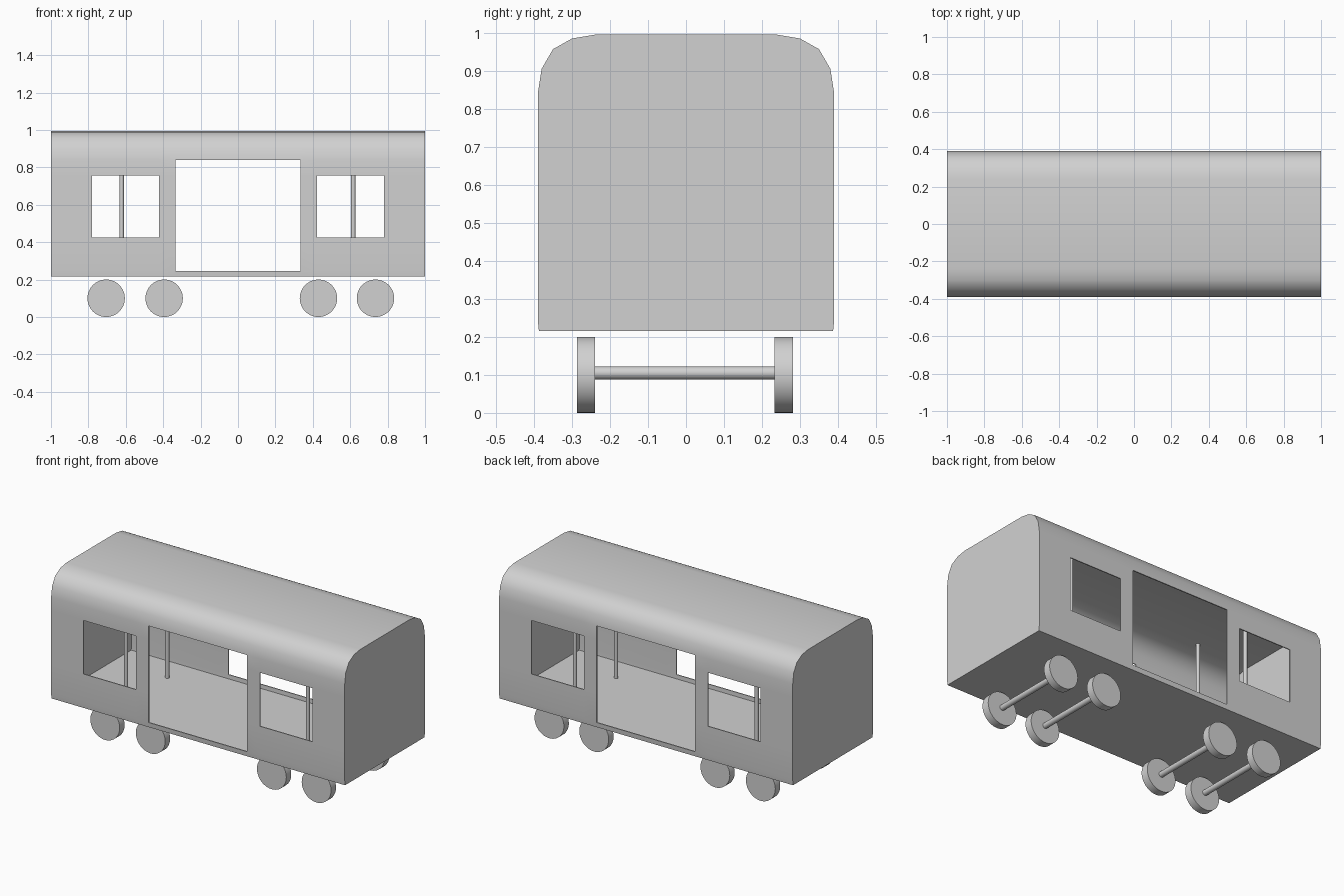
import bpy, bmesh, math
from mathutils import Matrix

cube = bpy.data.objects.get("Cube")
if cube:
    bpy.data.objects.remove(cube, do_unlink=True)

# Single painted metal colour
GREY = (0.64, 0.64, 0.64, 1)
metal = bpy.data.materials.new("light grey metal")
metal.use_nodes = True
metal.diffuse_color = GREY
metal.node_tree.nodes["Principled BSDF"].inputs["Base Color"].default_value = GREY


def add_object(name, bm):
    bmesh.ops.recalc_face_normals(bm, faces=bm.faces)
    mesh = bpy.data.meshes.new(name)
    bm.to_mesh(mesh)
    bm.free()
    mesh.materials.append(metal)
    obj = bpy.data.objects.new(name, mesh)
    bpy.context.collection.objects.link(obj)
    return obj


def smooth(obj):
    bpy.ops.object.select_all(action='DESELECT')
    obj.select_set(True)
    bpy.context.view_layer.objects.active = obj
    bpy.ops.object.shade_smooth_by_angle(angle=math.radians(35))


def cylinder(name, radius, length, location, axis='Z', sides=32):
    bm = bmesh.new()
    bmesh.ops.create_cone(bm, cap_ends=True, segments=sides, radius1=radius,
                          radius2=radius, depth=length)
    if axis == 'Y':
        bmesh.ops.rotate(bm, verts=bm.verts, matrix=Matrix.Rotation(math.pi / 2, 3, 'X'))
    bmesh.ops.translate(bm, verts=bm.verts, vec=location)
    smooth(add_object(name, bm))


# Carriage shell: half profile mirrored, lofted along x, with openings left out
half = [(0.387, 0.215), (0.39, 0.245), (0.39, 0.425), (0.39, 0.755), (0.39, 0.84),
        (0.38, 0.905), (0.35, 0.957), (0.30, 0.985), (0.24, 0.995)]
profile = half + [(-y, z) for y, z in reversed(half)]
stations = [-1, -0.78, -0.422, -0.335, 0.335, 0.422, 0.78, 1]
DOOR_BAY, WINDOW_BAYS = 3, (1, 5)


def is_opening(bay, z_mid):
    if bay == DOOR_BAY:
        return 0.245 < z_mid < 0.84
    return bay in WINDOW_BAYS and 0.425 < z_mid < 0.755


bm = bmesh.new()
rings = [[bm.verts.new((x, y, z)) for y, z in profile] for x in stations]
count = len(profile)
for bay in range(len(stations) - 1):
    a, b = rings[bay], rings[bay + 1]
    for i in range(count):
        j = (i + 1) % count
        if not is_opening(bay, (a[i].co.z + a[j].co.z) / 2) or a[i].co.y * a[j].co.y < 0:
            bm.faces.new((a[i], b[i], b[j], a[j]))
bm.faces.new(rings[0])
bm.faces.new(rings[-1])
shell = add_object("carriage_shell", bm)
thickness = shell.modifiers.new("wall thickness", 'SOLIDIFY')
thickness.thickness = 0.006
thickness.offset = -1
bpy.context.view_layer.objects.active = shell
shell.select_set(True)
bpy.ops.object.modifier_apply(modifier=thickness.name)
smooth(shell)

# Handrail poles from floor to ceiling
for x in (-0.622, 0.616):
    for y in (-0.2, 0.2):
        cylinder("handrail_pole", 0.0115, 0.77, (x, y, 0.605), sides=16)

# Wheelsets: two wheels joined by an axle
for x in (-0.705, -0.395, 0.43, 0.735):
    cylinder("axle", 0.017, 0.475, (x, -0.003, 0.105), 'Y', 24)
    for side in (-1, 1):
        cylinder("wheel", 0.1, 0.048, (x, side * 0.26 - 0.003, 0.1), 'Y', 48)
